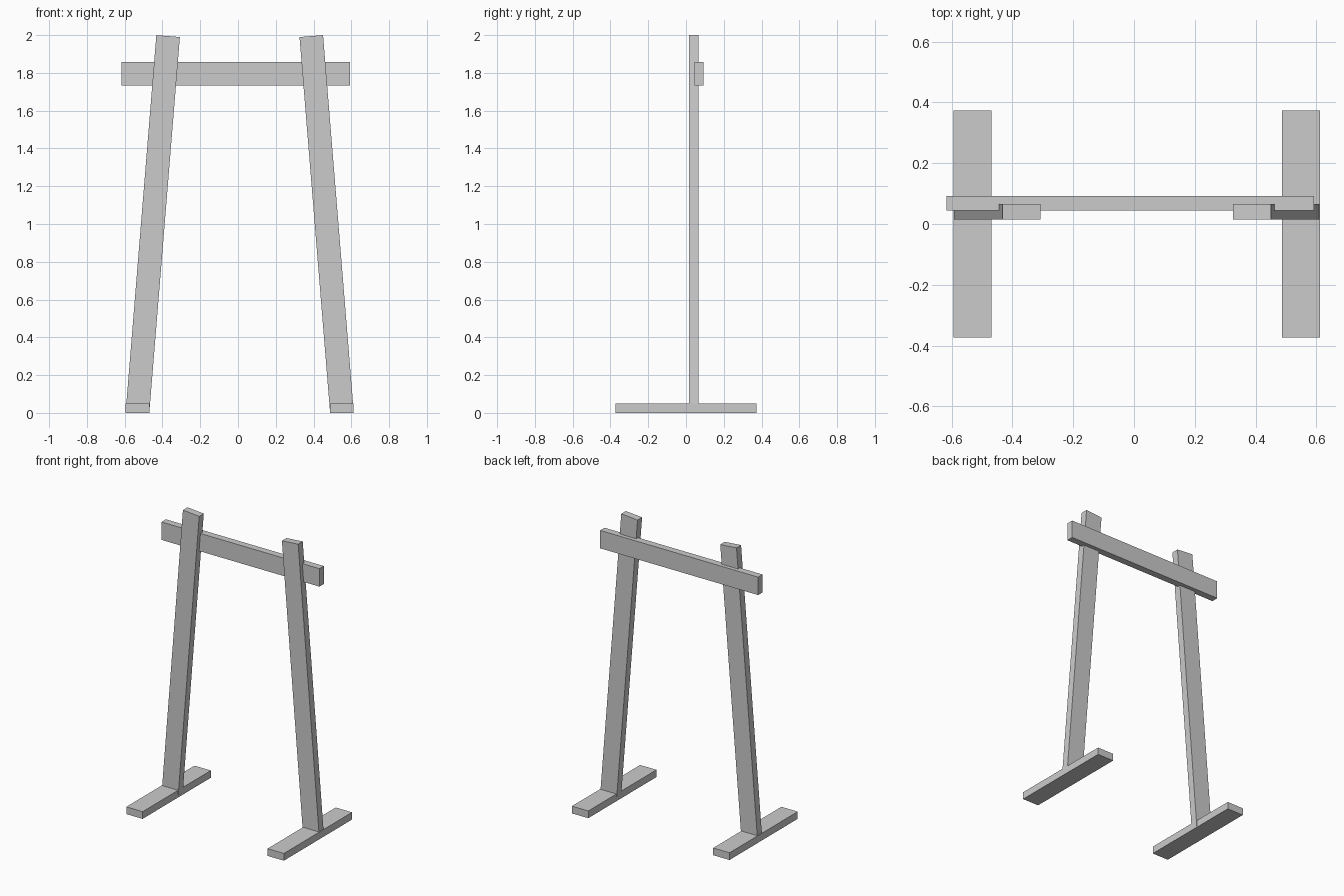
import bpy
import math

if "Cube" in bpy.data.objects:
    bpy.data.objects.remove(bpy.data.objects["Cube"])

MID = 0.009  # the frame is mirrored about this x


def box(name, center, size, tilt=0.0):
    bpy.ops.mesh.primitive_cube_add(size=1, location=center, rotation=(0, tilt, 0))
    obj = bpy.context.object
    obj.name = name
    obj.scale = size
    return obj


for side, label in ((-1, "left"), (1, "right")):
    # flat foot plank running front to back
    box(f"{label}_foot", (MID + side * 0.541, 0, 0.025), (0.125, 0.746, 0.05))
    # leaning post, set into the foot
    box(f"{label}_post", (MID + side * 0.460, 0.04, 1.0), (0.125, 0.05, 1.996),
        -side * math.atan(0.0814))

# crossbar let into the back of both posts
box("crossbar", (-0.012, 0.068, 1.795), (1.21, 0.048, 0.124))
